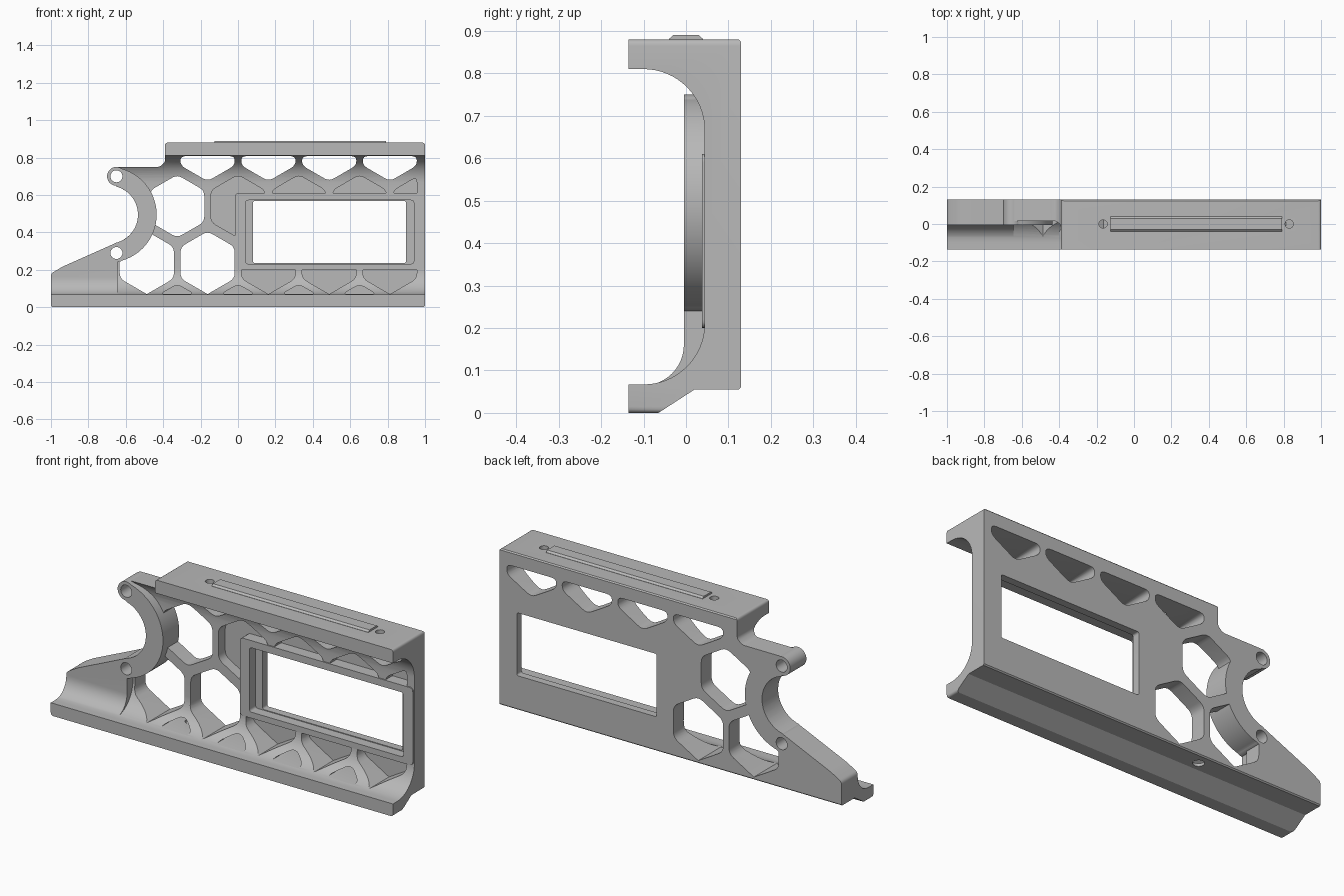
import bpy, bmesh, math
from mathutils import Vector

cube = bpy.data.objects.get("Cube")
if cube:
    bpy.data.objects.remove(cube, do_unlink=True)

grey = bpy.data.materials.new("matte_grey")
grey.use_nodes = True
grey.diffuse_color = (0.48, 0.48, 0.48, 1)
grey.node_tree.nodes["Principled BSDF"].inputs["Base Color"].default_value = grey.diffuse_color


def arc(cx, cz, r, a0, a1, n=16):
    angles = [math.radians(a0 + (a1 - a0) * i / n) for i in range(n + 1)]
    return [(cx + r * math.cos(a), cz + r * math.sin(a)) for a in angles]


def circle(cx, cz, r, n=40):
    return arc(cx, cz, r, 0, 360, n)[:-1]


def box(x0, x1, z0, z1):
    return [(x0, z0), (x1, z0), (x1, z1), (x0, z1)]


def rounded(pts, r, n=4):
    """Replace every corner with a small curve."""
    out = []
    for i, p in enumerate(pts):
        p, a, b = Vector(p), Vector(pts[i - 1]), Vector(pts[(i + 1) % len(pts)])
        s = p + (a - p).normalized() * min(r, (a - p).length * 0.45)
        e = p + (b - p).normalized() * min(r, (b - p).length * 0.45)
        for k in range(n + 1):
            t = k / n
            out.append(tuple(s * (1 - t) ** 2 + p * 2 * t * (1 - t) + e * t * t))
    return out


def clip(pts, axis, limit, sign):
    """Keep the part of a convex polygon where sign * (coord - limit) <= 0."""
    out = []
    for i, p in enumerate(pts):
        q = pts[(i + 1) % len(pts)]
        dp, dq = sign * (p[axis] - limit), sign * (q[axis] - limit)
        if dp <= 0:
            out.append(p)
        if dp * dq < 0:
            t = dp / (dp - dq)
            out.append((p[0] + t * (q[0] - p[0]), p[1] + t * (q[1] - p[1])))
    return out


def prism(name, pts, axis, lo, hi):
    """Extrude a flat outline along one axis."""
    place = {"x": lambda p, d: (d, p[0], p[1]),
             "y": lambda p, d: (p[0], d, p[1]),
             "z": lambda p, d: (p[0], p[1], d)}[axis]
    bm = bmesh.new()
    a = [bm.verts.new(place(p, lo)) for p in pts]
    b = [bm.verts.new(place(p, hi)) for p in pts]
    bm.faces.new(a)
    bm.faces.new(b[::-1])
    for i in range(len(pts)):
        j = (i + 1) % len(pts)
        bm.faces.new((a[i], b[i], b[j], a[j]))
    bmesh.ops.recalc_face_normals(bm, faces=bm.faces)
    mesh = bpy.data.meshes.new(name)
    bm.to_mesh(mesh)
    bm.free()
    mesh.materials.append(grey)
    ob = bpy.data.objects.new(name, mesh)
    bpy.context.collection.objects.link(ob)
    return ob


def combine(target, tool, op):
    mod = target.modifiers.new(op, "BOOLEAN")
    mod.operation, mod.object, mod.solver = op, tool, "EXACT"
    bpy.context.view_layer.objects.active = target
    bpy.ops.object.modifier_apply(modifier=mod.name)
    bpy.data.objects.remove(tool, do_unlink=True)


def cut(pts, axis, lo, hi):
    combine(body, prism("cutter", pts, axis, lo, hi), "DIFFERENCE")


def add(pts, axis, lo, hi):
    combine(body, prism("addition", pts, axis, lo, hi), "UNION")


BACK, WEB, FLOOR = 0.13, 0.044, 0.1

# Channel-shaped body section with an angled lower lip
section = [(-0.135, 0.88), (0.124, 0.88), (BACK, 0.874), (BACK, 0.061), (0.124, 0.055),
           (0.02, 0.055), (-0.065, 0), (-0.135, 0), (-0.135, 0.067)]
section += arc(-0.1, 0.211, 0.144, -90, 0) + arc(-0.1, 0.666, 0.144, 0, 90)
section += [(-0.135, 0.81)]
body = prism("receiver_body", section, "x", -1, 1)

# Thicker block at the lower left end
block = [(0.1, 0.06), (-0.1, 0.06)] + arc(-0.1, 0.16, 0.095, -90, 0, 12) + [(-0.005, 0.6), (0.1, 0.6)]
add(block, "x", -1, -0.645)

# Side silhouette and round clamp opening
outline = [(-1, 0), (-1, 0.18), (-0.94, 0.216), (-0.65, 0.345), (-0.65, 0.75), (-0.42, 0.75),
           (-0.39, 0.775), (-0.39, 0.88), (1, 0.88), (1, 0)]
combine(body, prism("silhouette", rounded(outline, 0.015), "y", -0.3, 0.3), "INTERSECT")
CX, CZ = -0.69, 0.495
cut(circle(CX, CZ, 0.155, 64), "y", -0.3, 0.3)


# Honeycomb lightening cuts: through holes and blind pockets
def hexagon(x, z):
    return [(x + dx * 0.145, z + dz) for dx, dz in
            ((0, 0.168), (1, 0.084), (1, -0.084), (0, -0.168), (-1, -0.084), (-1, 0.084))]


PITCH = 0.325
for row, z in enumerate((-0.045, 0.238, 0.54, 0.842)):
    for k in range(5):
        x = (k - 1) * PITCH + (-PITCH / 2 if row % 2 else 0)
        if row == 0 and k == 4:
            continue
        if row == 3 and k == 0:
            continue
        through = row == 3 or (row == 1 and k < 2) or (row == 2 and k == 0)
        shape = clip(hexagon(x, z), 1, 0.07, -1)
        shape = clip(clip(shape, 1, 0.808, 1), 0, 0.956, 1)
        cut(rounded(shape, 0.03), "y", -0.3, 0.3 if through else FLOOR)

# Curved clamp arm with two bolt bosses
arm = arc(CX, CZ, 0.255, -75, 75, 40) + arc(CX, CZ, 0.155, 75, -75, 40)
add(arm, "y", -0.005, BACK)
for z in (0.70, 0.29):
    add(circle(-0.65, z, 0.05), "y", -0.005, BACK)
for z in (0.70, 0.29):
    cut(circle(-0.65, z, 0.032, 32), "y", -0.3, 0.3)

# Window frame with a stepped opening
add(rounded(box(-0.015, 0.995, 0.2, 0.61), 0.02), "y", 0.038, 0.12)
cut(rounded(box(0.04, 0.94, 0.232, 0.572), 0.015), "y", -0.3, 0.09)
cut(rounded(box(0.08, 0.898, 0.236, 0.568), 0.012), "y", 0, 0.3)

# Screw holes in the top flange and underside
for x in (-0.165, 0.83):
    cut(circle(x, 0, 0.022, 24), "z", 0.72, 1)
cut(circle(-0.325, 0.07, 0.028, 24), "z", -0.1, 0.1)

# Low tapered strip on the top face
strip = prism("top_strip", [(-0.04, 0.875), (0.04, 0.875), (0.04, 0.881),
                            (0.03, 0.89), (-0.03, 0.89), (-0.04, 0.881)], "x", -0.125, 0.79)

for ob in (body, strip):
    bpy.ops.object.select_all(action="DESELECT")
    ob.select_set(True)
    bpy.context.view_layer.objects.active = ob
    bpy.ops.object.shade_smooth_by_angle(angle=math.radians(30))
